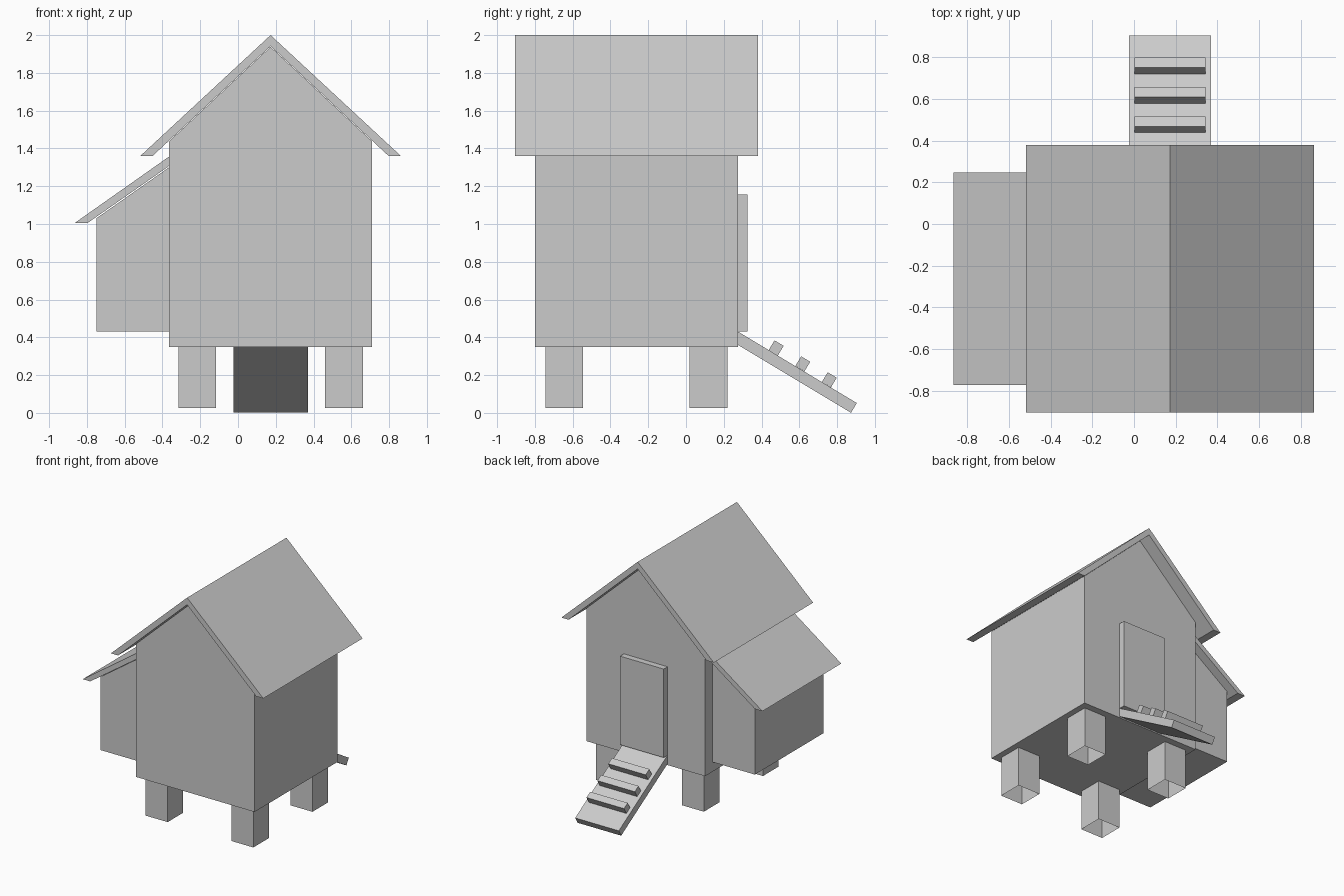
import bpy, bmesh
from mathutils import Vector

if "Cube" in bpy.data.objects:
    bpy.data.objects.remove(bpy.data.objects["Cube"])

CX, CY = 0.1725, -0.2625   # centre of the main house


def prism(name, profile, axis, lo, hi, open_start=False):
    """Extrude a 2D profile along an axis from lo to hi."""
    put = {'x': lambda a, b, t: (t, a, b),
           'y': lambda a, b, t: (a, t, b),
           'z': lambda a, b, t: (a, b, t)}[axis]
    bm = bmesh.new()
    start = [bm.verts.new(put(a, b, lo)) for a, b in profile]
    end = [bm.verts.new(put(a, b, hi)) for a, b in profile]
    first = bm.faces.new(start)
    bm.faces.new(end[::-1])
    n = len(profile)
    for i in range(n):
        j = (i + 1) % n
        bm.faces.new((start[j], start[i], end[i], end[j]))
    bmesh.ops.recalc_face_normals(bm, faces=bm.faces)
    if open_start:
        bmesh.ops.delete(bm, geom=[first], context='FACES_ONLY')
    mesh = bpy.data.meshes.new(name)
    bm.to_mesh(mesh)
    bm.free()
    obj = bpy.data.objects.new(name, mesh)
    bpy.context.collection.objects.link(obj)
    return obj


def rect(a0, a1, b0, b1):
    return [(a0, b0), (a1, b0), (a1, b1), (a0, b1)]


# main house with gable ends
prism("house_body", [(-0.365, 0.35), (0.71, 0.35), (0.71, 1.437),
                     (CX, 1.938), (-0.365, 1.437)], 'y', -0.80, 0.275)

# gabled roof with level-cut eaves
prism("main_roof", [(CX - 0.69, 1.36), (CX, 2.0), (CX + 0.69, 1.36),
                    (CX + 0.625, 1.36), (CX, 1.942), (CX - 0.625, 1.36)],
      'y', -0.905, 0.38)

# nest box on the left side with lean-to roof
prism("nest_box", [(-0.75, 0.43), (-0.365, 0.43), (-0.365, 1.30), (-0.75, 1.03)],
      'y', CY - 0.443, CY + 0.443)
prism("nest_box_roof", [(-0.865, 1.005), (-0.365, 1.357), (-0.365, 1.307), (-0.797, 1.005)],
      'y', CY - 0.51, CY + 0.51)

# four legs, open at the bottom
for sx, side in ((-1, "left"), (1, "right")):
    for sy, end in ((-1, "front"), (1, "back")):
        x, y = CX + sx * 0.388, CY + sy * 0.382
        prism(f"{end}_{side}_leg", rect(x - 0.1, x + 0.1, y - 0.1, y + 0.1),
              'z', 0.025, 0.35, open_start=True)

# door
prism("door", rect(0.275, 0.325, 0.43, 1.155), 'x', -0.025, 0.37)

# ramp and its treads, laid out along the slope
origin = Vector((0.275, 0.43))
along = (Vector((0.905, 0.052)) - origin).normalized()
up = Vector((-along.y, along.x))


def on_slope(s0, s1, h0, h1):
    return [tuple(origin + along * s + up * h) for s, h in rect(s0, s1, h0, h1)]


prism("ramp", on_slope(0, 0.734, -0.06, 0), 'x', -0.025, 0.37)
for i in range(3):
    s = 0.190 + i * 0.164
    prism(f"ramp_tread_{i + 1}", on_slope(s, s + 0.056, 0, 0.06), 'x', 0.003, 0.342)
